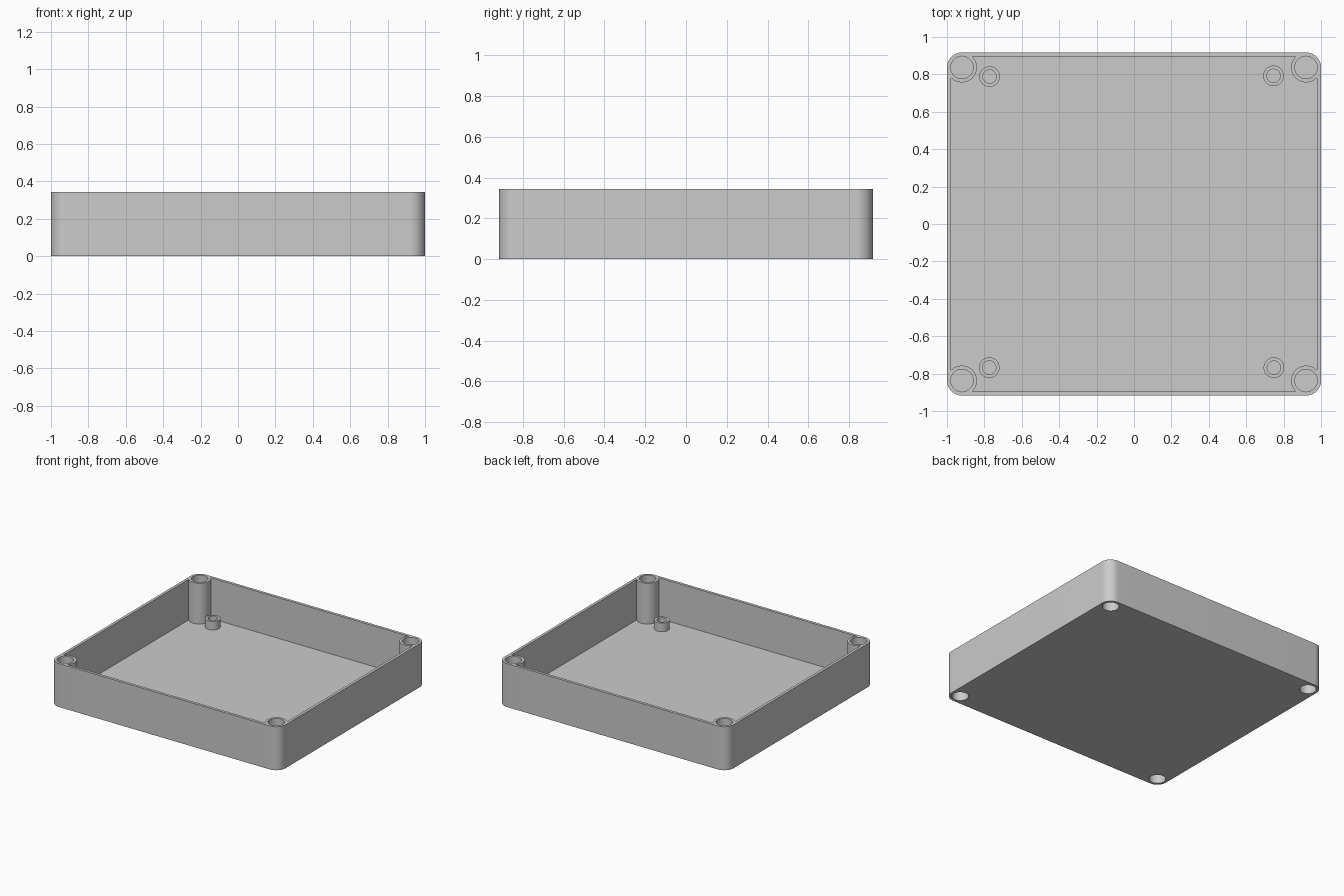
import bpy, bmesh, math
from mathutils import Matrix

cube = bpy.data.objects.get("Cube")
if cube:
    bpy.data.objects.remove(cube, do_unlink=True)

HX, HY, HEIGHT = 1.0, 0.917, 0.343      # half sizes and height of the tray
WALL, FLOOR = 0.022, 0.022
POST_R, BORE_R = 0.08, 0.06
PX, PY = HX - POST_R, HY - POST_R       # corner post centres
CORNERS = [(1, 1), (-1, 1), (-1, -1), (1, -1)]

plastic = bpy.data.materials.new("grey plastic")
plastic.use_nodes = True
GREY = (0.6, 0.6, 0.6, 1)
plastic.diffuse_color = GREY
plastic.node_tree.nodes["Principled BSDF"].inputs["Base Color"].default_value = GREY


def make_object(name, bm):
    bmesh.ops.recalc_face_normals(bm, faces=bm.faces)
    mesh = bpy.data.meshes.new(name)
    bm.to_mesh(mesh)
    bm.free()
    mesh.materials.append(plastic)
    obj = bpy.data.objects.new(name, mesh)
    bpy.context.collection.objects.link(obj)
    return obj


def smooth(obj):
    bpy.ops.object.select_all(action="DESELECT")
    obj.select_set(True)
    bpy.context.view_layer.objects.active = obj
    bpy.ops.object.shade_smooth_by_angle(angle=math.radians(30))


def corner_outline(start, end, steps=16):
    """Closed outline made of one arc around each corner post centre."""
    points = []
    for k, (sx, sy) in enumerate(CORNERS):
        for i in range(steps + 1):
            a = start + (end - start) * i / steps + k * math.pi / 2
            points.append((sx * PX + POST_R * math.cos(a), sy * PY + POST_R * math.sin(a)))
    return points


def extrude_outline(name, points, z0, z1):
    bm = bmesh.new()
    face = bm.faces.new([bm.verts.new((x, y, z0)) for x, y in points])
    top = bmesh.ops.extrude_face_region(bm, geom=[face])["geom"]
    verts = [v for v in top if isinstance(v, bmesh.types.BMVert)]
    bmesh.ops.translate(bm, verts=verts, vec=(0, 0, z1 - z0))
    return make_object(name, bm)


# Tray body, and a cavity that curves around the corner posts
tray = extrude_outline("tray", corner_outline(0, math.pi / 2), 0, HEIGHT)
reach = POST_R - WALL
bend = math.acos(reach / POST_R)
cavity = extrude_outline("cavity_cutter",
                         corner_outline(2 * math.pi - bend, math.pi / 2 + bend, 28),
                         FLOOR, HEIGHT + 0.1)

# Blind bores in both ends of every corner post
bm = bmesh.new()
for sx, sy in CORNERS:
    for z0, z1 in ((-0.1, 0.15), (0.17, HEIGHT + 0.1)):
        bmesh.ops.create_cone(bm, cap_ends=True, segments=48, radius1=BORE_R, radius2=BORE_R,
                              depth=z1 - z0,
                              matrix=Matrix.Translation((sx * PX, sy * PY, (z0 + z1) / 2)))
bores = make_object("bore_cutter", bm)

for cutter in (cavity, bores):
    cutter.hide_render = True
    mod = tray.modifiers.new(cutter.name, "BOOLEAN")
    mod.operation = "DIFFERENCE"
    mod.solver = "EXACT"
    mod.object = cutter
result = bpy.data.meshes.new_from_object(
    tray.evaluated_get(bpy.context.evaluated_depsgraph_get()))
tray.modifiers.clear()
tray.data = result
for cutter in (cavity, bores):
    bpy.data.objects.remove(cutter, do_unlink=True)
smooth(tray)


# Short hollow standoffs on the floor
def standoff(name, x, y, outer=0.055, inner=0.036, top=0.09):
    bm = bmesh.new()
    profile = [(outer, FLOOR), (outer, top), (inner, top), (inner, FLOOR)]
    verts = [bm.verts.new((r, 0, z)) for r, z in profile]
    edges = [bm.edges.new(pair) for pair in zip(verts, verts[1:])]
    bmesh.ops.spin(bm, geom=verts + edges, cent=(0, 0, 0), axis=(0, 0, 1),
                   angle=2 * math.pi, steps=40)
    bmesh.ops.remove_doubles(bm, verts=bm.verts, dist=0.0005)
    obj = make_object(name, bm)
    obj.location = (x, y, 0)
    smooth(obj)


standoff("standoff_back_right", -0.772, 0.788)
standoff("standoff_back_left", 0.746, 0.792)
standoff("standoff_front_right", -0.774, -0.768)
standoff("standoff_front_left", 0.748, -0.768)
